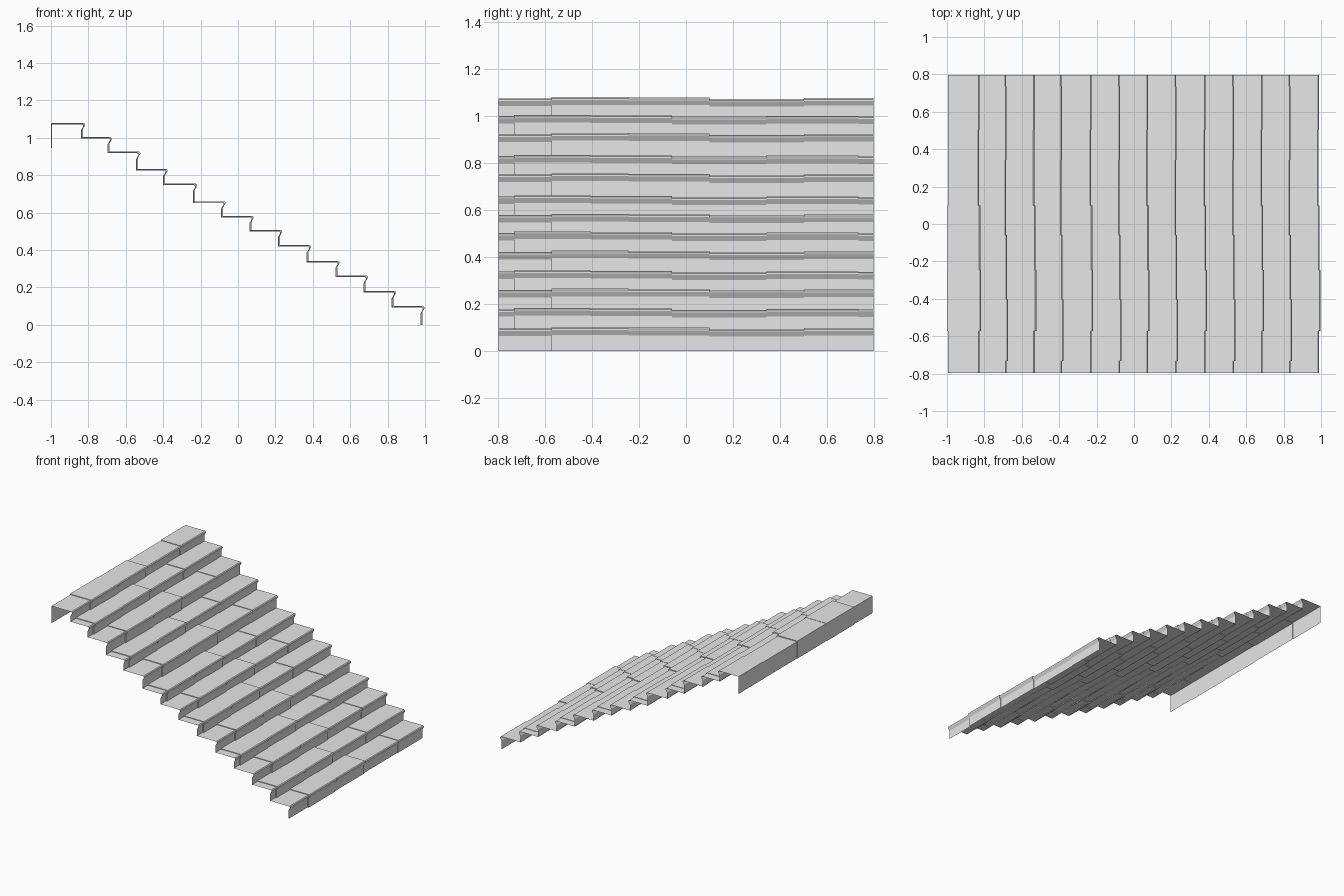
import bpy
import bmesh

cube = bpy.data.objects.get("Cube")
if cube:
    bpy.data.objects.remove(cube, do_unlink=True)

# Single stone colour
stone = bpy.data.materials.new("grey stone")
stone.use_nodes = True
grey = (0.8, 0.8, 0.8, 1)
stone.diffuse_color = grey
stone.node_tree.nodes["Principled BSDF"].inputs["Base Color"].default_value = grey

HALF = 0.797          # half width of the flight
BACK = -0.995         # plane of the rear riser
INSET = 0.012         # riser set back under the nosing

# Nosing x and tread height of every step, from the top down
NOSE = [-0.825, -0.682, -0.53, -0.385, -0.226, -0.075, 0.076,
        0.228, 0.382, 0.535, 0.687, 0.837, 0.99]
TREAD = [1.075, 1.0, 0.922, 0.83, 0.751, 0.657, 0.579,
         0.503, 0.422, 0.338, 0.26, 0.178, 0.096]

# Block joints along the width, and each block's small shift (dx, dz)
JOINTS = [-0.572, -0.245, 0.1, 0.503]
SHIFTS = [(0, -0.001), (0.008, 0.004), (0.003, 0.002), (-0.003, -0.004), (0, 0)]
STAGGER = 0.16


def make_strip(name, columns):
    """Skin a row of profiles, each a list of points, into one sheet."""
    bm = bmesh.new()
    rows = [[bm.verts.new(p) for p in col] for col in columns]
    for a, b in zip(rows, rows[1:]):
        for k in range(len(a) - 1):
            bm.faces.new((a[k], a[k + 1], b[k + 1], b[k]))
    mesh = bpy.data.meshes.new(name)
    bm.to_mesh(mesh)
    bm.free()
    mesh.materials.append(stone)
    obj = bpy.data.objects.new(name, mesh)
    bpy.context.collection.objects.link(obj)


def step_profile(i, y, dx, dz):
    """Tread, rounded nosing, undercut and riser of one block."""
    x, z = NOSE[i] + dx, TREAD[i] + dz
    last = i == len(NOSE) - 1
    foot = 0 if last else TREAD[i + 1] - 0.004
    points = [(x - 0.006, z), (x, z - 0.005), (x, z - 0.011),
              (x - INSET, z - 0.032), (x - INSET, foot)]
    if i == 0:
        # The top step also folds down into the rear riser
        points = [(BACK - dx * 0.5, 0.945), (BACK - dx * 0.5, z)] + points
    else:
        points = [(NOSE[i - 1] - INSET - 0.003, z)] + points
    return [(px, y, pz) for px, pz in points]


# Alternate rows are staggered so the joints break bond
for i in range(len(NOSE)):
    joints, shifts = JOINTS, SHIFTS
    if i % 2:
        joints = [j - STAGGER for j in JOINTS] + [0.735]
        shifts = SHIFTS + [(-0.003, -0.003)]
    edges = [-HALF] + joints + [HALF]
    columns = []
    for y0, y1, shift in zip(edges, edges[1:], shifts):
        columns += [step_profile(i, y0, *shift), step_profile(i, y1, *shift)]
    make_strip(f"stair_step_{i + 1}", columns)
